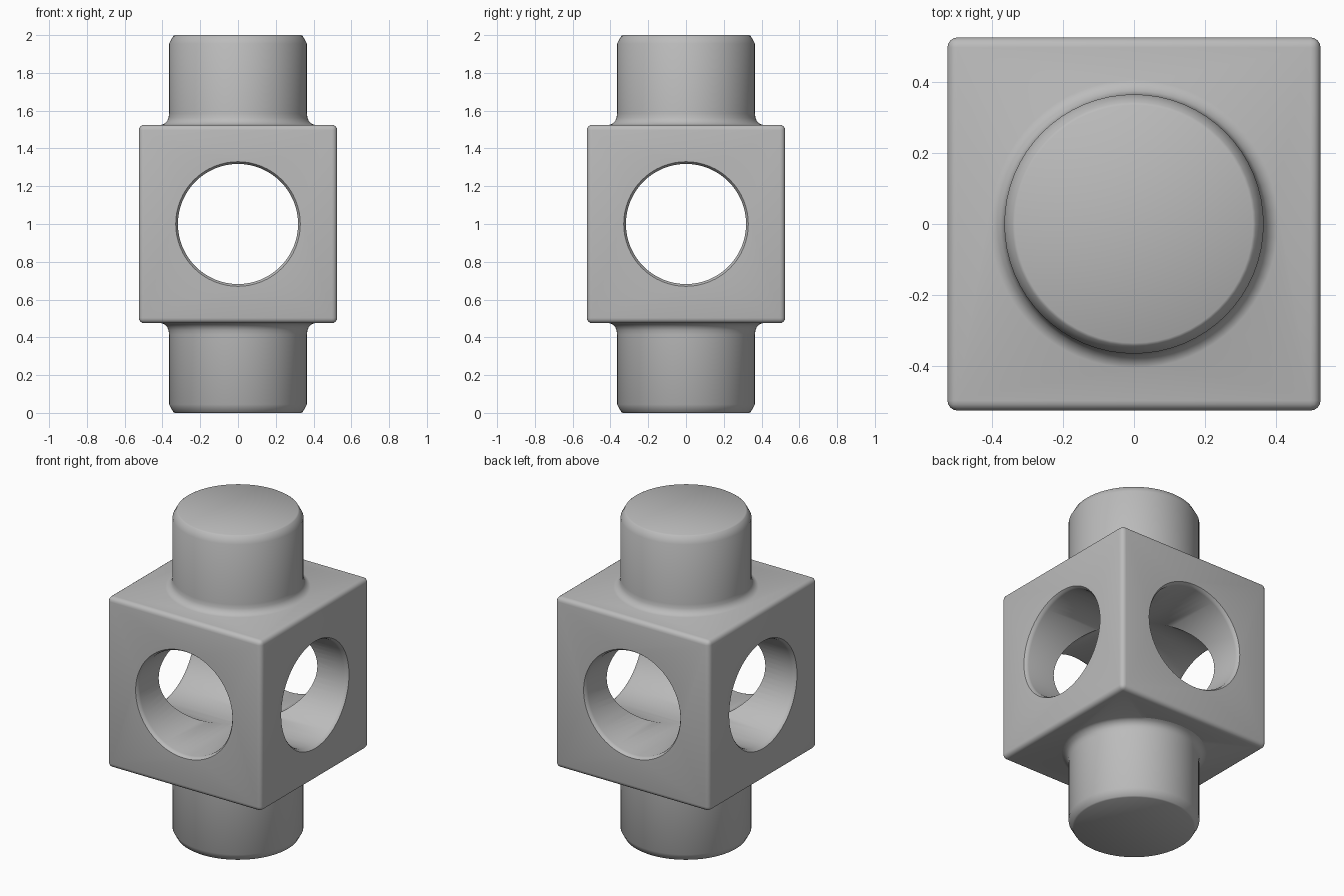
import bpy, bmesh, math
from mathutils import Matrix

cube = bpy.data.objects.get("Cube")
if cube:
    bpy.data.objects.remove(cube, do_unlink=True)

HALF = 0.525       # half width of the block
MID = 1.0          # height of the block centre
BORE = 0.318       # radius of the two cross bores
POST = 0.365       # radius of the posts
SEGMENTS = 64

grey = bpy.data.materials.new("plain grey")
grey.use_nodes = True
GREY = (0.5, 0.5, 0.5, 1)
grey.diffuse_color = GREY
grey.node_tree.nodes["Principled BSDF"].inputs["Base Color"].default_value = GREY


def make_object(name, bm):
    bmesh.ops.recalc_face_normals(bm, faces=bm.faces)
    mesh = bpy.data.meshes.new(name)
    bm.to_mesh(mesh)
    bm.free()
    mesh.materials.append(grey)
    obj = bpy.data.objects.new(name, mesh)
    bpy.context.collection.objects.link(obj)
    return obj


def lathe(name, profile, matrix):
    """Closed solid of revolution about z from (radius, height) pairs."""
    bm = bmesh.new()
    rings = []
    for r, z in profile:
        rings.append([bm.verts.new((r * math.cos(a), r * math.sin(a), z))
                      for a in (2 * math.pi * i / SEGMENTS for i in range(SEGMENTS))])
    for low, high in zip(rings, rings[1:]):
        for i in range(SEGMENTS):
            j = (i + 1) % SEGMENTS
            bm.faces.new((low[i], low[j], high[j], high[i]))
    bm.faces.new(rings[0])
    bm.faces.new(rings[-1])
    bm.transform(matrix)
    return make_object(name, bm)


def combine(target, tool, operation):
    """Apply a boolean to target and discard the tool."""
    mod = target.modifiers.new(operation.lower(), "BOOLEAN")
    mod.operation = operation
    mod.solver = "EXACT"
    mod.object = tool
    bpy.context.view_layer.objects.active = target
    bpy.ops.object.modifier_apply(modifier=mod.name)
    bpy.data.objects.remove(tool, do_unlink=True)


# Central block with rounded edges
bm = bmesh.new()
bmesh.ops.create_cube(bm, size=2 * HALF, matrix=Matrix.Translation((0, 0, MID)))
bmesh.ops.bevel(bm, geom=bm.edges[:], offset=0.028, segments=4, profile=0.5,
                affect="EDGES")
block = make_object("cross_drilled_block", bm)

# Chamfered posts above and below, with a small fillet where they meet the block
post_profile = [(POST + 0.04, HALF - 0.05), (POST + 0.04, HALF), (POST + 0.025, HALF + 0.006),
                (POST + 0.01, HALF + 0.02), (POST + 0.003, HALF + 0.037),
                (POST, HALF + 0.06), (POST, 0.955), (POST - 0.022, 0.995),
                (POST - 0.03, 1.0)]
centre = Matrix.Translation((0, 0, MID))
for name, turn in (("upper_post", 0), ("lower_post", math.pi)):
    post = lathe(name, post_profile, centre @ Matrix.Rotation(turn, 4, "X"))
    combine(block, post, "UNION")

# Crossing horizontal bores with softly rounded rims
half_bore = [(BORE, HALF - 0.025), (BORE + 0.003, HALF - 0.012),
             (BORE + 0.012, HALF), (BORE + 0.012, HALF + 0.1)]
bore_profile = [(r, -z) for r, z in reversed(half_bore)] + half_bore
for axis in "XY":
    cutter = lathe("bore_cutter", bore_profile,
                   centre @ Matrix.Rotation(math.pi / 2, 4, axis))
    combine(block, cutter, "DIFFERENCE")

# Smooth shading that keeps the sharp creases
bpy.ops.object.select_all(action="DESELECT")
block.select_set(True)
bpy.context.view_layer.objects.active = block
bpy.ops.object.shade_smooth_by_angle(angle=math.radians(35))
